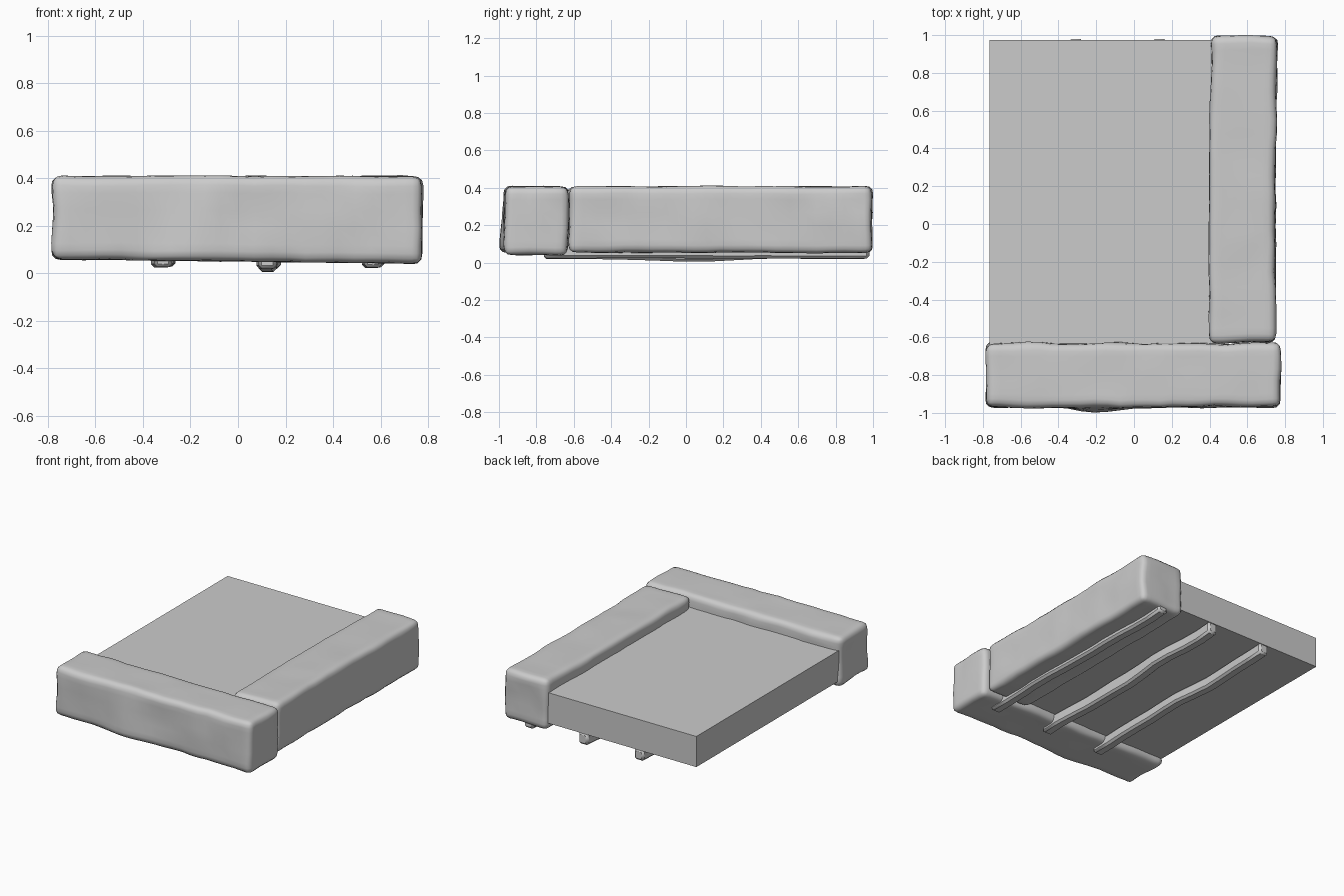
import bpy, bmesh
from math import exp
from mathutils import Vector, noise

if "Cube" in bpy.data.objects:
    bpy.data.objects.remove(bpy.data.objects["Cube"])


def box_bmesh(lo, hi):
    """Axis-aligned box between two corners."""
    lo, hi = Vector(lo), Vector(hi)
    bm = bmesh.new()
    bmesh.ops.create_cube(bm, size=1)
    for v in bm.verts:
        v.co = (lo + hi) / 2 + v.co * (hi - lo)
    return bm


def slice_box(bm, axis, lo, hi, cuts):
    """Add evenly spaced edge loops along one axis."""
    normal = Vector([i == axis for i in range(3)])
    for i in range(1, cuts):
        geom = bm.verts[:] + bm.edges[:] + bm.faces[:]
        bmesh.ops.bisect_plane(bm, geom=geom, plane_no=normal,
                               plane_co=normal * (lo + (hi - lo) * i / cuts))


def finish(name, bm, smooth=True):
    bmesh.ops.recalc_face_normals(bm, faces=bm.faces[:])
    me = bpy.data.meshes.new(name)
    bm.to_mesh(me)
    bm.free()
    ob = bpy.data.objects.new(name, me)
    bpy.context.collection.objects.link(ob)
    if smooth:
        bpy.ops.object.select_all(action='DESELECT')
        ob.select_set(True)
        bpy.context.view_layer.objects.active = ob
        bpy.ops.object.shade_smooth_by_angle(angle=0.7)
    return ob


def rough_block(name, lo, hi, axis, radius, cuts, amount, shape=None):
    """Rounded block with an uneven, hand-cut surface."""
    bm = box_bmesh(lo, hi)
    bmesh.ops.bevel(bm, geom=bm.edges[:], offset=radius, segments=3,
                    profile=0.55, affect='EDGES')
    for a in range(3):
        n = cuts if a == axis else max(2, round(cuts * (hi[a] - lo[a]) / (hi[axis] - lo[axis])))
        slice_box(bm, a, lo[a], hi[a], n)
    for v in bm.verts:
        d = noise.noise_vector(v.co * 7 + Vector((3, 8, 1)))
        d.z *= 0.5
        if shape:
            v.co += shape(v.co.copy())
        v.co += d * amount
    return finish(name, bm)


# Front log block bulges low on its front face and sags to the right
def front_shape(p):
    low = max(0, 0.41 - p.z) / 0.35
    y = -0.03 * low * exp(-((p.x + 0.2) / 0.16) ** 2) if p.y < -0.9 else 0
    return Vector((0, y, -0.012 * low * (p.x + 0.5)))


# Right log block pinches slightly in the middle
def right_shape(p):
    return Vector((-0.012 * (1 - p.y ** 2), 0, 0))


rough_block("front_block", (-0.78, -0.97, 0.055), (0.775, -0.63, 0.408),
            0, 0.04, 22, 0.011, front_shape)
rough_block("right_block", (0.41, -0.625, 0.053), (0.76, 0.995, 0.408),
            1, 0.04, 22, 0.011, right_shape)

# Flat bed slab between the blocks
finish("bed_slab", box_bmesh((-0.765, -0.66, 0.10), (0.45, 0.975, 0.32)), smooth=False)

# Three uneven runners beneath, the middle one sagging to the floor
for name, x, z, sag in (("left_runner", -0.315, 0.025, 0),
                        ("middle_runner", 0.13, 0.02, 0.015),
                        ("right_runner", 0.575, 0.024, 0)):
    bm = box_bmesh((x - 0.038, -0.76, z), (x + 0.038, 0.98, 0.105))
    bmesh.ops.bevel(bm, geom=bm.edges[:], offset=0.014, segments=1, affect='EDGES')
    slice_box(bm, 1, -0.76, 0.98, 12)
    for v in bm.verts:
        wave = noise.noise(Vector((x * 5, v.co.y * 2.5, 0.4)))
        v.co.x += 0.03 * wave
        if v.co.z < 0.06:
            v.co.z += 0.006 * wave - sag * exp(-((v.co.y - 0.05) / 0.25) ** 2)
            v.co.z = max(v.co.z, 0)
    finish(name, bm)
